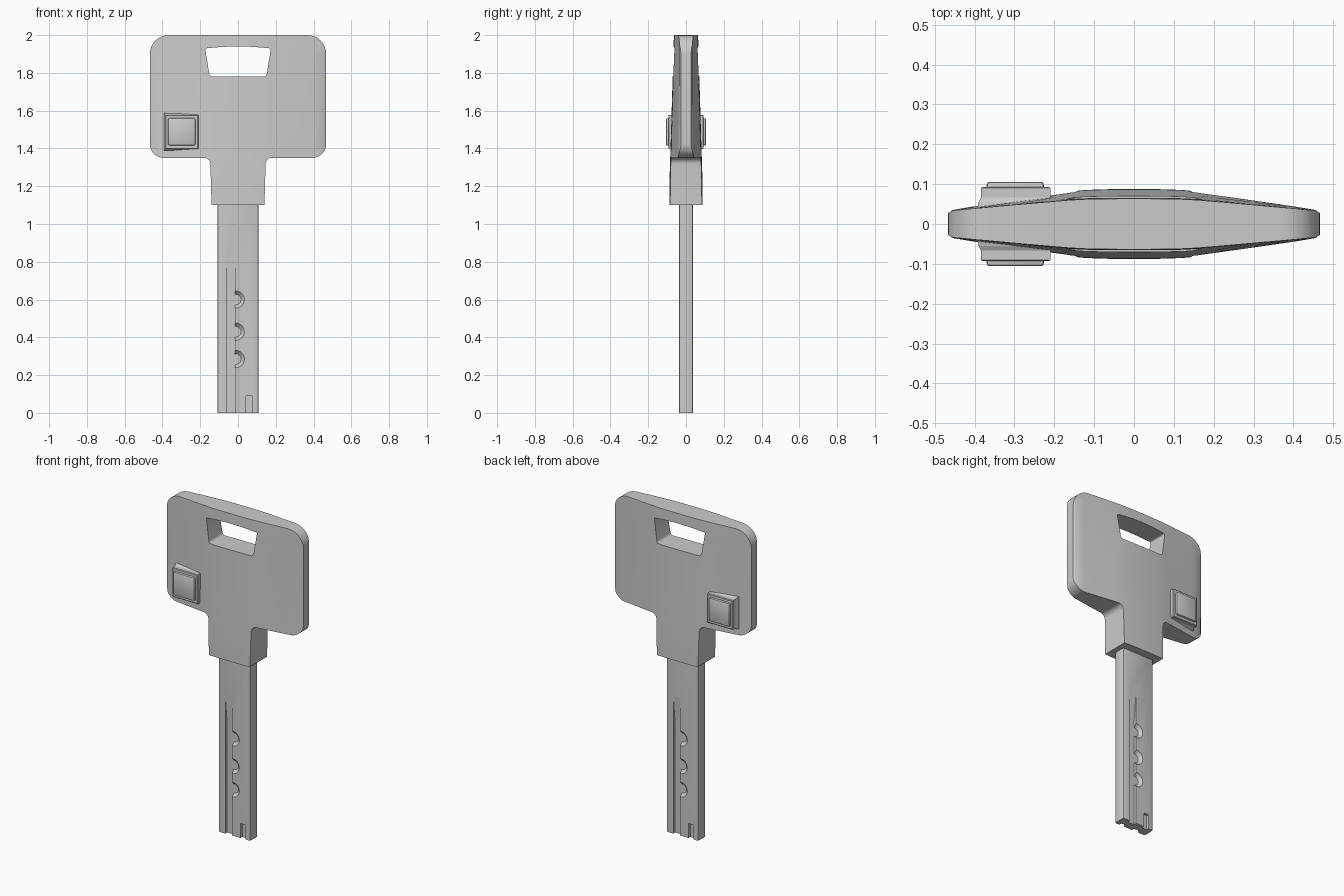
import bpy, bmesh, math
from mathutils import Matrix, Vector

if "Cube" in bpy.data.objects:
    bpy.data.objects.remove(bpy.data.objects["Cube"])


def make(name, bm):
    bmesh.ops.recalc_face_normals(bm, faces=bm.faces[:])
    me = bpy.data.meshes.new(name)
    bm.to_mesh(me)
    bm.free()
    ob = bpy.data.objects.new(name, me)
    bpy.context.collection.objects.link(ob)
    return ob


def activate(ob):
    bpy.ops.object.select_all(action='DESELECT')
    ob.select_set(True)
    bpy.context.view_layer.objects.active = ob


def boolean(ob, cutter, op='DIFFERENCE'):
    cutter.hide_render = True
    m = ob.modifiers.new('cut', 'BOOLEAN')
    m.operation, m.object, m.solver = op, cutter, 'EXACT'
    activate(ob)
    bpy.ops.object.modifier_apply(modifier=m.name)
    bpy.data.objects.remove(cutter)


def smooth(ob, angle=30):
    activate(ob)
    bpy.ops.object.shade_smooth_by_angle(angle=math.radians(angle))


def prism(name, pts, vec, to3d):
    # extrude a flat outline along vec
    bm = bmesh.new()
    f = bm.faces.new([bm.verts.new(to3d(*p)) for p in pts])
    r = bmesh.ops.extrude_face_region(bm, geom=[f])
    bmesh.ops.translate(bm, vec=vec, verts=[v for v in r['geom'] if isinstance(v, bmesh.types.BMVert)])
    return make(name, bm)


def front_prism(name, pts):
    return prism(name, pts, (0, 0.5, 0), lambda x, z: (x, -0.25, z))


def box(name, x0, x1, y0, y1, z0, z1, bevel=0, seg=2):
    bm = bmesh.new()
    bmesh.ops.create_cube(bm, size=1)
    bmesh.ops.scale(bm, vec=(x1 - x0, y1 - y0, z1 - z0), verts=bm.verts)
    bmesh.ops.translate(bm, vec=((x0 + x1) / 2, (y0 + y1) / 2, (z0 + z1) / 2), verts=bm.verts)
    if bevel:
        bmesh.ops.bevel(bm, geom=bm.edges[:], offset=bevel, segments=seg, profile=0.5, affect='EDGES')
    return make(name, bm)


def rounded(corners, n=8):
    # corners: (x, z, fillet length) -> outline with rounded corners
    out = []
    for i, (x, z, r) in enumerate(corners):
        p = Vector((x, z))
        if not r:
            out.append((x, z))
            continue
        a = p + (Vector(corners[i - 1][:2]) - p).normalized() * r
        b = p + (Vector(corners[(i + 1) % len(corners)][:2]) - p).normalized() * r
        q = p * 2 - (a + b) / 2
        o = a + b - p          # arc centre for square corners
        for k in range(n + 1):
            t = math.pi / 2 * k / n
            out.append(tuple(o + (a - o) * math.cos(t) + (b - o) * math.sin(t)))
    return out


def lerp(table, t):
    for (a, va), (b, vb) in zip(table, table[1:]):
        if t <= b:
            return va + (vb - va) * max(0, (t - a) / (b - a))
    return table[-1][1]


# bow: lens-shaped solid, thickest at the middle and towards the neck
centre = [(1.05, .088), (1.25, .087), (1.4, .082), (1.6, .076), (1.9, .067), (1.97, .065), (2.05, .061)]
falloff = [(0, 1), (.06, .995), (.12, .96), (.16, .9), (.2, .8), (.3, .54), (.4, .27), (.455, .1), (.47, -.12), (.5, -.3)]
xs = [-x for x, _ in falloff[:0:-1]] + [x for x, _ in falloff]
bm = bmesh.new()
rings = []
for z, c in centre:
    pts = []
    for s in (-1, 1):
        for x in (xs if s < 0 else xs[::-1]):
            pts.append(bm.verts.new((x, s * (.03 + (c - .03) * lerp(falloff, abs(x))), z)))
    rings.append(pts)
for a, b in zip(rings, rings[1:]):
    for i in range(len(a)):
        j = (i + 1) % len(a)
        bm.faces.new((a[i], a[j], b[j], b[i]))
bm.faces.new(rings[0])
bm.faces.new(rings[-1])
bow = make('bow', bm)

# bow silhouette with neck
half = [(.14, 1.1, 0), (.147, 1.35, .03), (.467, 1.35, .075), (.467, 2.0, .1)]
outline = rounded(half + [(-x, z, r) for x, z, r in half[::-1]])
boolean(bow, front_prism('bow_outline', outline), 'INTERSECT')

# keyring hole
hole = [(-.15, 1.78, .015), (.15, 1.78, .015), (.174, 1.93, .01), (.08, 1.938, 0),
        (0, 1.94, 0), (-.08, 1.938, 0), (-.174, 1.93, .01)]
boolean(bow, front_prism('hole_cutter', rounded(hole, 4)))
smooth(bow)

# square button on both faces: flared base and raised cap
for side, s in (('front', -1), ('back', 1)):
    bm = bmesh.new()
    loops = []
    for y, d in ((.03, .012), (.055, .006), (.066, 0), (.09, 0), (.093, -.004)):
        x0, x1, z0, z1 = -.384 - d, -.21 + d, 1.397 - d, 1.578 + d
        loops.append([bm.verts.new((x, s * y, z)) for x, z in ((x0, z0), (x1, z0), (x1, z1), (x0, z1))])
    for a, b in zip(loops, loops[1:]):
        for i in range(4):
            bm.faces.new((a[i], a[i - 1], b[i - 1], b[i]))
    bm.faces.new(loops[0])
    bm.faces.new(loops[-1])
    make('button_base_' + side, bm)
    y0, y1 = sorted((s * .05, s * .106))
    smooth(box('button_cap_' + side, -.37, -.226, y0, y1, 1.415, 1.56, .008))

# blade
blade = prism('blade', rounded([(-.108, -.036, .008), (.108, -.036, .008), (.108, .036, .008), (-.108, .036, .008)], 2),
              (0, 0, 1.13), lambda x, y: (x, y, 0))


def turned(ob, s):
    # rear cuts are the front ones turned half a turn about z
    if s:
        ob.data.transform(Matrix.Rotation(math.pi, 4, 'Z'))
    return ob


for s in (0, 1):
    # long channel that runs out at its upper end
    ramp = [(-.06, -.1), (-.06, .85), (-.036, .85), (-.018, .66), (-.018, -.1)]
    boolean(blade, turned(prism('channel', ramp, (.046, 0, 0), lambda y, z: (-.061, y, z)), s))
    # scalloped bitting along the channel's edge
    for z in (.6, .43, .285):
        bm = bmesh.new()
        bmesh.ops.create_cone(bm, cap_ends=True, segments=24, radius1=.068, radius2=.028, depth=.04,
                              matrix=Matrix.Translation((-.012, -.038, z)) @ Matrix.Rotation(-math.pi / 2, 4, 'X'))
        dimple = make('dimple', bm)
        boolean(dimple, box('half', -.03, .2, -.2, .2, 0, 1), 'INTERSECT')
        boolean(blade, turned(dimple, s))
    # tip notch
    boolean(blade, turned(box('notch', .042, .077, -.06, -.018, -.1, .09), s))
smooth(blade)
